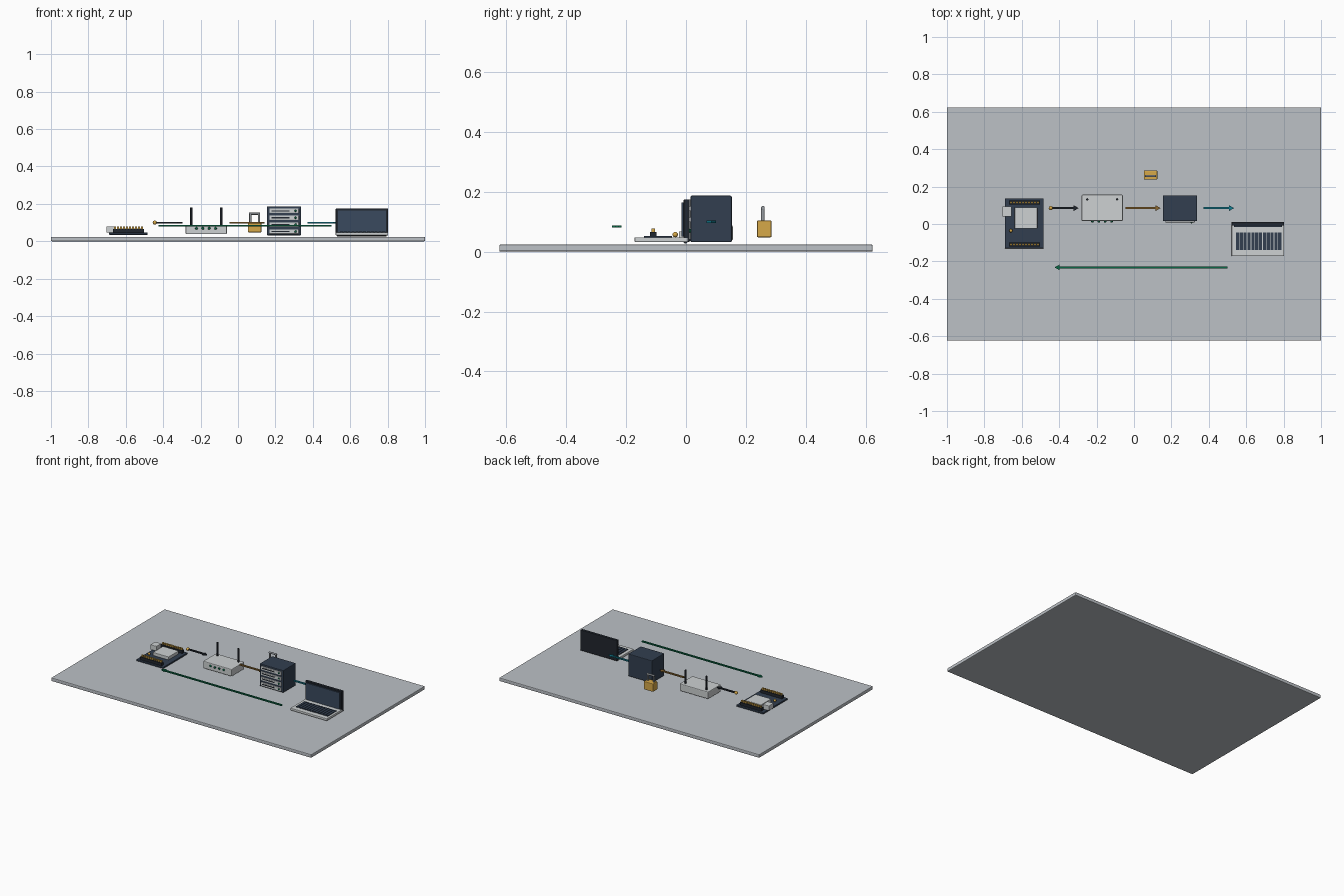
import bpy, bmesh, math
from mathutils import Matrix, Vector

if "Cube" in bpy.data.objects:
    bpy.data.objects.remove(bpy.data.objects["Cube"])


def material(name, r, g, b):
    lin = lambda c: ((c / 255 + 0.055) / 1.055) ** 2.4 if c > 10 else c / 3294
    m = bpy.data.materials.new(name)
    m.diffuse_color = (lin(r), lin(g), lin(b), 1)
    m.use_nodes = True
    m.node_tree.nodes["Principled BSDF"].inputs["Base Color"].default_value = m.diffuse_color
    return m


SLAB = material("slab_grey", 188, 193, 198)
LIGHT = material("light_grey", 205, 209, 210)
NAVY = material("navy", 50, 63, 80)
BLACK = material("near_black", 32, 38, 46)
GOLD = material("gold", 214, 168, 72)
BRONZE = material("bronze", 140, 105, 48)
GREEN = material("green", 10, 105, 70)
TEAL = material("teal", 20, 125, 145)
METAL = material("metal_grey", 150, 155, 160)
SCREEN = material("screen_blue", 58, 74, 94)


def finish(name, bm, mat, bevel=0):
    me = bpy.data.meshes.new(name)
    bm.to_mesh(me)
    bm.free()
    me.materials.append(mat)
    ob = bpy.data.objects.new(name, me)
    bpy.context.collection.objects.link(ob)
    if bevel:
        mod = ob.modifiers.new("bevel", 'BEVEL')
        mod.width, mod.segments = bevel, 2
    return ob


def add_box(bm, x0, x1, y0, y1, z0, z1):
    bmesh.ops.create_cube(bm, size=1, matrix=Matrix.Translation(
        ((x0 + x1) / 2, (y0 + y1) / 2, (z0 + z1) / 2)) @ Matrix.Diagonal((x1 - x0, y1 - y0, z1 - z0, 1)))


def box(name, mat, *dims, bevel=0):
    bm = bmesh.new()
    add_box(bm, *dims)
    return finish(name, bm, mat, bevel)


def rod(name, mat, p, q, r, sides=16):
    p, q = Vector(p), Vector(q)
    bm = bmesh.new()
    rot = (q - p).to_track_quat('Z', 'Y').to_matrix().to_4x4()
    bmesh.ops.create_cone(bm, cap_ends=True, segments=sides, radius1=r, radius2=r,
                          depth=(q - p).length, matrix=Matrix.Translation((p + q) / 2) @ rot)
    for f in bm.faces:
        f.smooth = len(f.verts) == 4
    return finish(name, bm, mat)


def ball(name, mat, c, r):
    bm = bmesh.new()
    bmesh.ops.create_uvsphere(bm, u_segments=16, v_segments=10, radius=r, matrix=Matrix.Translation(c))
    for f in bm.faces:
        f.smooth = True
    return finish(name, bm, mat)


def arrow(name, mat, x0, x1, y, z, head=0.028, half=0.016, shaft=0.006, t=0.008):
    # flat arrow outline extruded upward, pointing from x0 to x1
    s = 1 if x1 > x0 else -1
    n = x1 - s * head
    pts = [(x0, -shaft), (n, -shaft), (n, -half), (x1, 0), (n, half), (n, shaft), (x0, shaft)]
    bm = bmesh.new()
    f = bm.faces.new([bm.verts.new((px, y + py, z - t / 2)) for px, py in pts])
    top = bmesh.ops.extrude_face_region(bm, geom=[f])
    bmesh.ops.translate(bm, vec=(0, 0, t), verts=[v for v in top["geom"] if isinstance(v, bmesh.types.BMVert)])
    bmesh.ops.recalc_face_normals(bm, faces=bm.faces)
    return finish(name, bm, mat)


# Ground slab
box("base_slab", SLAB, -1, 1, -0.624, 0.624, 0, 0.024, bevel=0.005)

# Microcontroller board
box("circuit_board", NAVY, -0.69, -0.483, -0.13, 0.137, 0.035, 0.046, bevel=0.002)
box("chip_shield", LIGHT, -0.638, -0.517, -0.024, 0.088, 0.046, 0.068, bevel=0.002)
box("usb_port", LIGHT, -0.703, -0.655, 0.04, 0.094, 0.046, 0.08, bevel=0.003)
ball("board_led", GOLD, (-0.658, -0.036, 0.057), 0.009)
for side, y in (("back", 0.115), ("front", -0.11)):
    box(f"{side}_pin_strip", BLACK, -0.668, -0.502, y - 0.011, y + 0.011, 0.046, 0.066)
    bm = bmesh.new()
    for i in range(10):
        x = -0.657 + i * 0.016
        add_box(bm, x - 0.005, x + 0.005, y - 0.006, y + 0.006, 0.06, 0.078)
    finish(f"{side}_pins", bm, GOLD)

# Router
box("router_body", LIGHT, -0.28, -0.06, 0.016, 0.157, 0.038, 0.088, bevel=0.005)
for i, x in enumerate((-0.25, -0.09)):
    rod(f"antenna_{i}", BLACK, (x, 0.132, 0.085), (x, 0.132, 0.182), 0.006)
for i in range(4):
    ball(f"router_light_{i}", GREEN, (-0.222 + i * 0.034, 0.014, 0.069), 0.007)

# Server
box("server_case", NAVY, 0.155, 0.338, 0.015, 0.153, 0.032, 0.187, bevel=0.004)
for i in range(4):
    z = 0.052 + i * 0.037
    box(f"server_drive_{i}", LIGHT, 0.168, 0.325, 0.009, 0.02, z - 0.012, z + 0.012, bevel=0.002)
    box(f"drive_slot_{i}", BLACK, 0.18, 0.275, 0.007, 0.012, z - 0.003, z + 0.003)
    ball(f"drive_light_{i}", GREEN, (0.308, 0.009, z), 0.006)

# Laptop
box("laptop_base", LIGHT, 0.522, 0.803, -0.172, 0.008, 0.032, 0.048, bevel=0.003)
box("laptop_lid", BLACK, 0.522, 0.803, -0.008, 0.012, 0.032, 0.175, bevel=0.003)
box("laptop_screen", SCREEN, 0.535, 0.79, -0.015, -0.006, 0.05, 0.165)
rod("laptop_hinge", BLACK, (0.53, -0.002, 0.034), (0.795, -0.002, 0.034), 0.007)
bm = bmesh.new()
for i in range(12):
    x = 0.553 + i * 0.0206
    add_box(bm, x - 0.0085, x + 0.0085, -0.14, -0.046, 0.046, 0.053)
finish("laptop_keys", bm, NAVY)

# Padlock
box("padlock_body", GOLD, 0.053, 0.125, 0.237, 0.286, 0.048, 0.104, bevel=0.004)
for side, x in (("left", 0.066), ("right", 0.112)):
    rod(f"shackle_{side}", METAL, (x, 0.257, 0.1), (x, 0.257, 0.148), 0.006)
rod("shackle_top", METAL, (0.06, 0.257, 0.147), (0.118, 0.257, 0.147), 0.006)

# Data flow arrows
ball("sensor_ball", GOLD, (-0.445, 0.085, 0.1), 0.011)
arrow("black_arrow", BLACK, -0.437, -0.296, 0.085, 0.1)
arrow("bronze_arrow", BRONZE, -0.045, 0.142, 0.085, 0.1)
arrow("teal_arrow", TEAL, 0.372, 0.535, 0.085, 0.1)
arrow("green_arrow", GREEN, 0.5, -0.425, -0.232, 0.084)
